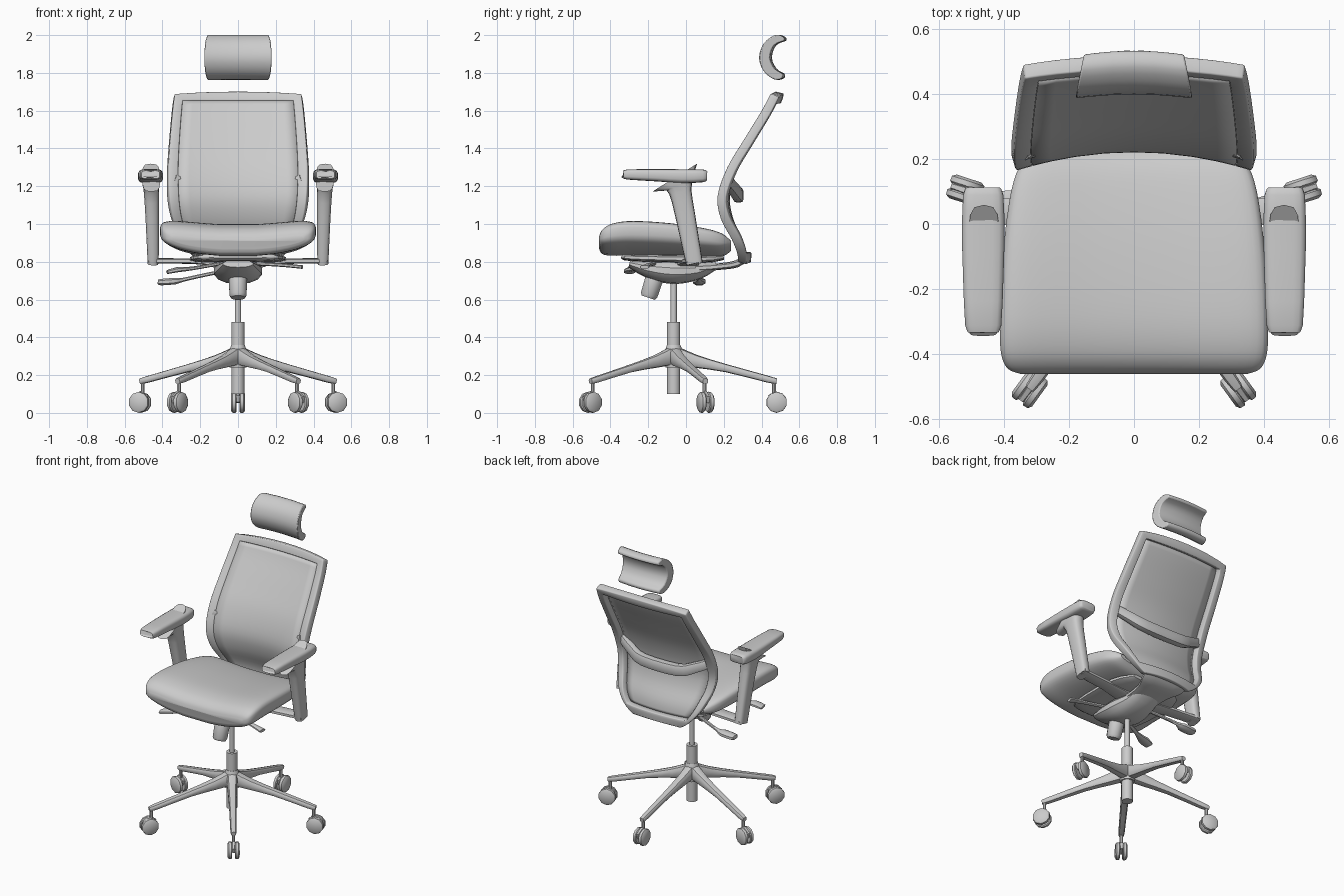
import bpy, bmesh, math
from mathutils import Vector

if "Cube" in bpy.data.objects:
    bpy.data.objects.remove(bpy.data.objects["Cube"])

HUB_Y = -0.065


def spline(pts, steps):
    """Catmull-Rom resample of tuples of any length."""
    out = []
    for i in range(len(pts) - 1):
        a, b, c, d = (pts[max(i - 1, 0)], pts[i], pts[i + 1], pts[min(i + 2, len(pts) - 1)])
        for s in range(steps):
            t = s / steps
            out.append(tuple(0.5 * (2 * q + (r - p) * t + (2 * p - 5 * q + 4 * r - w) * t * t
                                    + (3 * q - p - 3 * r + w) * t ** 3)
                             for p, q, r, w in zip(a, b, c, d)))
    out.append(tuple(pts[-1]))
    return out


def make(name, verts, faces, fix=True):
    me = bpy.data.meshes.new(name)
    me.from_pydata([tuple(v) for v in verts], [], faces)
    if fix:
        bm = bmesh.new()
        bm.from_mesh(me)
        bmesh.ops.recalc_face_normals(bm, faces=bm.faces)
        bm.to_mesh(me)
        bm.free()
    ob = bpy.data.objects.new(name, me)
    bpy.context.collection.objects.link(ob)
    return ob


def skin(name, rings):
    """Closed, capped surface through equal-length rings."""
    n = len(rings[0])
    verts = [v for r in rings for v in r]
    faces = [(k * n + i, k * n + (i + 1) % n, (k + 1) * n + (i + 1) % n, (k + 1) * n + i)
             for k in range(len(rings) - 1) for i in range(n)]
    faces += [tuple(range(n)), tuple(range(len(verts) - n, len(verts)))]
    return make(name, verts, faces)


def oval(sides, e):
    """Unit superellipse; small e is boxier."""
    pw = lambda v: math.copysign(abs(v) ** e, v)
    return [(pw(math.cos(a)), pw(math.sin(a)))
            for a in (2 * math.pi * (i + 0.5) / sides for i in range(sides))]


def loft(name, stations, sides=12, e=0.7, steps=1):
    """Stations are x, y, z, half width, half height along a path."""
    st = spline(stations, steps)
    rings = []
    for i, s in enumerate(st):
        c = Vector(s[:3])
        t = (Vector(st[min(i + 1, len(st) - 1)][:3]) - Vector(st[max(i - 1, 0)][:3])).normalized()
        ref = Vector((0, 1, 0)) if abs(t.z) > 0.9 else Vector((0, 0, 1))
        side = t.cross(ref).normalized()
        up = side.cross(t)
        rings.append([c + side * (u * s[3]) + up * (v * s[4]) for u, v in oval(sides, e)])
    return skin(name, rings)


def bevel(ob, width, segments=2):
    m = ob.modifiers.new("bevel", 'BEVEL')
    m.width, m.segments, m.limit_method = width, segments, 'ANGLE'
    m.angle_limit = math.radians(50)


# column
loft("column_sleeve", [(0, HUB_Y, 0.10, .035, .035), (0, HUB_Y, 0.48, .035, .035)], 16, 1)
loft("gas_rod", [(0, HUB_Y, 0.47, .017, .017), (0, HUB_Y, 0.72, .017, .017)], 12, 1)
loft("hub", [(0, HUB_Y, 0.24, .045, .045), (0, HUB_Y, 0.31, .055, .055), (0, HUB_Y, 0.36, .036, .036)], 16, 1)

# five legs with twin-wheel casters
for k in range(5):
    a = math.radians(90 + 72 * k)
    d, tan = Vector((math.cos(a), math.sin(a), 0)), Vector((-math.sin(a), math.cos(a), 0))
    at = lambda r, z, o=0: tuple(Vector((0, HUB_Y, z)) + d * r + tan * o)
    loft(f"leg_{k}", [at(.02, .30) + (.036, .048), at(.12, .272) + (.03, .034),
                      at(.28, .236) + (.024, .021), at(.50, .178) + (.02, .018),
                      at(.545, .168) + (.015, .014)], 10, .7, 2)
    loft(f"caster_stem_{k}", [at(.53, .175) + (.011, .011), at(.53, .09) + (.011, .011)], 8, 1)
    loft(f"caster_hood_{k}", [at(.505, .075) + (.012, .02), at(.54, .085) + (.016, .032),
                              at(.585, .07) + (.012, .02)], 8, .7)
    for o in (-1, 1):
        loft(f"wheel_{k}_{o}", [at(.545, .056, o * .009) + (.05, .05), at(.545, .056, o * .014) + (.056, .056),
                                at(.545, .056, o * .03) + (.055, .055), at(.545, .056, o * .038) + (.042, .042)],
             10, 1)

# seat cushion: y, z centre, half width, half thickness
seat = spline([(-.46, .888, .35, .022), (-.443, .893, .39, .055), (-.39, .905, .41, .076),
               (-.28, .913, .412, .083), (-.08, .905, .402, .08), (.10, .89, .378, .07),
               (.19, .88, .345, .055), (.238, .875, .30, .02)], 4)
skin("seat", [[(u * w, y, zc + v * h + .05 * (u * w / .41) ** 2) for u, v in oval(40, .55)]
              for y, zc, w, h in seat])

# under-seat pan, tilt mechanism, back bracket
loft("seat_pan", [(0, -.34, .83, .16, .012), (0, -.28, .822, .24, .02),
                  (0, .08, .815, .25, .022), (0, .2, .825, .17, .015)], 16, .6, 3)
loft("tilt_mechanism", [(0, -.30, .79, .08, .02), (0, -.2, .765, .115, .05), (0, -.07, .75, .13, .068),
                        (0, .06, .755, .11, .05), (0, .16, .785, .09, .022)], 14, .9, 3)
loft("back_bracket", [(0, .05, .765, .11, .02), (0, .18, .775, .12, .018),
                      (0, .27, .79, .16, .02), (0, .325, .83, .17, .018)], 12, .6, 3)
loft("tension_knob", [(0, -.155, .76, .04, .04), (0, -.165, .72, .05, .05),
                      (0, -.195, .625, .047, .047), (0, -.2, .61, .038, .038)], 12, 1)

# levers
loft("tilt_lever", [(-.1, -.2, .79, .012, .01), (-.24, -.26, .765, .014, .01),
                    (-.32, -.29, .758, .035, .014), (-.375, -.3, .745, .03, .01)], 8, .8, 2)
loft("height_lever", [(-.08, .02, .75, .01, .01), (-.2, .05, .725, .011, .01), (-.29, .07, .705, .012, .011),
                      (-.33, .07, .698, .035, .018), (-.41, .07, .692, .033, .018), (-.425, .07, .692, .02, .01)],
     8, .8, 2)
loft("slide_lever", [(.1, -.17, .79, .012, .01), (.24, -.2, .782, .014, .01),
                     (.34, -.22, .772, .025, .01)], 8, .8, 2)

# armrests
for s, side in ((-1, "left"), (1, "right")):
    x = s * .463
    loft(f"arm_pad_{side}", [(x, -.33, 1.26, .042, .018), (x, -.312, 1.262, .056, .027),
                             (x, -.15, 1.258, .063, .033), (x, -.02, 1.253, .066, .037),
                             (x, .09, 1.255, .062, .034), (x, .112, 1.255, .05, .024)], 16, .5, 2)
    loft(f"arm_post_{side}", [(s * .45, .045, .79, .028, .044), (s * .45, .035, .84, .031, .046),
                              (s * .455, -.005, 1.05, .036, .053), (s * .458, -.03, 1.17, .041, .06),
                              (s * .46, -.04, 1.21, .044, .085), (s * .46, -.06, 1.245, .048, .14)], 14, .6, 2)
    loft(f"arm_bracket_{side}", [(s * .08, .01, .79, .06, .016), (s * .25, .025, .803, .045, .014),
                                 (s * .47, .045, .805, .042, .015)], 10, .5, 2)

# backrest: z, y of front edge, half width, centre setback
rows = spline([(1.69, .447, .335, .025), (1.60, .40, .346, .03), (1.45, .308, .359, .035),
               (1.30, .218, .367, .045), (1.15, .166, .363, .055), (1.03, .182, .345, .055),
               (.92, .24, .305, .045), (.85, .268, .25, .03), (.80, .275, .17, .02)], 4)
cols = [-1, -.94, -.86, -.7, -.5, -.25, 0, .25, .5, .7, .86, .94, 1]
nc, nr = len(cols), len(rows)
grid = [(u * w, y + back * (1 - u * u), z + (.012 * (1 - u * u) if j == 0 else 0))
        for j, (z, y, w, back) in enumerate(rows) for u in cols]
frame, panel = [], []
for j in range(nr - 1):
    for i in range(nc - 1):
        f = ((j + 1) * nc + i, (j + 1) * nc + i + 1, j * nc + i + 1, j * nc + i)
        rim = i < 2 or i > nc - 4 or j < 2 or j > nr - 6
        (frame if rim else panel).append(f)
for name, faces, thick in (("back_frame", frame, .048), ("back_mesh", panel, .012)):
    ob = make(name, grid, faces, fix=False)
    bm = bmesh.new()
    bm.from_mesh(ob.data)
    bmesh.ops.delete(bm, geom=[v for v in bm.verts if not v.link_faces], context='VERTS')
    bm.to_mesh(ob.data)
    bm.free()
    m = ob.modifiers.new("thickness", 'SOLIDIFY')
    m.thickness, m.offset = thick, -1
    if name == "back_frame":
        bevel(ob, .012)

# lumbar bar
loft("lumbar_bar", [(-.34, .215, 1.235, .02, .03), (-.24, .25, 1.19, .024, .034), (-.13, .275, 1.155, .028, .038),
                    (.13, .275, 1.155, .028, .038), (.24, .25, 1.19, .024, .034),
                    (.34, .215, 1.235, .02, .03)], 10, .55, 3)

# headrest: C-shaped section swept across x
c_shape = spline([(.52, 1.97), (.515, 1.99), (.47, 2.0), (.41, 1.955), (.386, 1.88), (.41, 1.81), (.465, 1.766),
                  (.505, 1.77), (.51, 1.795), (.468, 1.822), (.443, 1.88), (.465, 1.945), (.52, 1.97)], 3)[:-1]
head = []
for u in (-1, -.8, -.4, 0, .4, .8, 1):
    head.append([(u * (.178 - .2 * max(y - .40, 0)), y + .012 * (1 - u * u), z) for y, z in c_shape])
bevel(skin("headrest", head), .01)

# smooth shading with crisp edges
for ob in bpy.context.scene.objects:
    ob.select_set(True)
    bpy.context.view_layer.objects.active = ob
bpy.ops.object.shade_smooth_by_angle(angle=math.radians(40))
